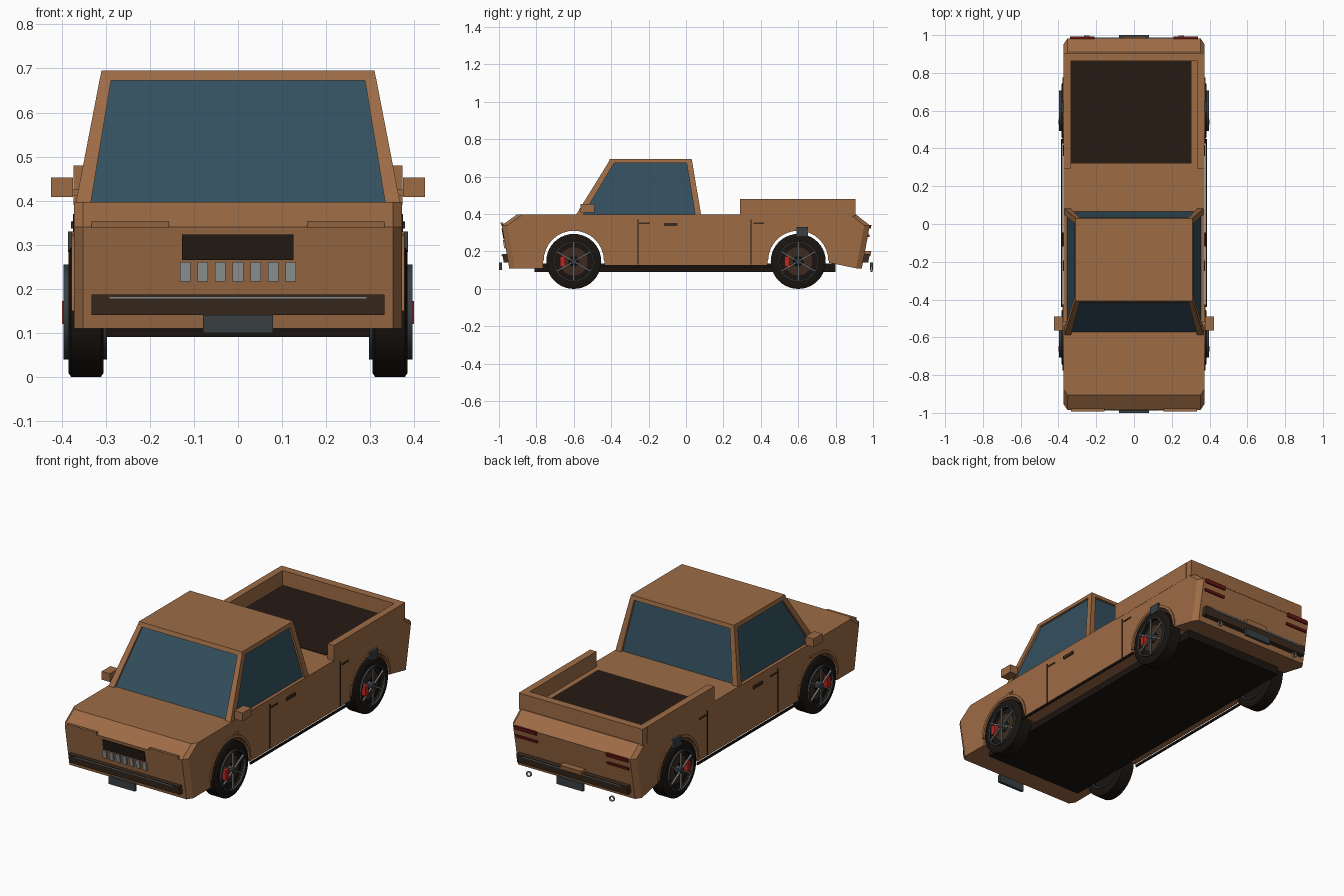
import bpy, bmesh
from math import sin, cos, pi
from mathutils import Vector, Matrix

if "Cube" in bpy.data.objects:
    bpy.data.objects.remove(bpy.data.objects["Cube"])


def material(name, r, g, b):
    m = bpy.data.materials.new(name)
    m.diffuse_color = (r, g, b, 1)
    m.use_nodes = True
    m.node_tree.nodes["Principled BSDF"].inputs["Base Color"].default_value = m.diffuse_color
    return m


PAINT = material("paint", 0.34, 0.15, 0.06)
TRIM = material("dark_trim", 0.045, 0.024, 0.013)
BLACK = material("black", 0.01, 0.007, 0.005)
BED = material("bed_liner", 0.02, 0.011, 0.007)
GLASS = material("glass", 0.034, 0.08, 0.115)
METAL = material("metal", 0.3, 0.32, 0.33)
SLATE = material("slate", 0.04, 0.05, 0.055)
RED = material("red", 0.15, 0.008, 0.006)
CALIPER = material("caliper_red", 0.5, 0.02, 0.015)


def loft(name, sections, mat, closed=False, smooth=False):
    """Skin a row of equal-length loops; cap the ends unless closed."""
    bm = bmesh.new()
    rows = [[bm.verts.new(p) for p in s] for s in sections]
    n = len(rows[0])
    pairs = list(zip(rows, rows[1:])) + ([(rows[-1], rows[0])] if closed else [])
    for a, b in pairs:
        for i in range(n):
            j = (i + 1) % n
            bm.faces.new((a[i], a[j], b[j], b[i]))
    if not closed:
        bm.faces.new(rows[0])
        bm.faces.new(rows[-1])
    bmesh.ops.recalc_face_normals(bm, faces=bm.faces)
    me = bpy.data.meshes.new(name)
    bm.to_mesh(me)
    bm.free()
    me.materials.append(mat)
    ob = bpy.data.objects.new(name, me)
    bpy.context.collection.objects.link(ob)
    if smooth:
        bpy.ops.object.select_all(action='DESELECT')
        ob.select_set(True)
        bpy.context.view_layer.objects.active = ob
        bpy.ops.object.shade_smooth_by_angle(angle=0.6)
    return ob


def rect(x0, x1, y0, y1, z):
    return [(x0, y0, z), (x1, y0, z), (x1, y1, z), (x0, y1, z)]


def box(name, x0, x1, y0, y1, z0, z1, mat):
    return loft(name, [rect(x0, x1, y0, y1, z0), rect(x0, x1, y0, y1, z1)], mat)


def revolve(name, profile, centre, mat, axis='X', steps=32, smooth=True):
    """Turn a closed (along, radius) profile about the X or Y axis."""
    c = Vector(centre)
    rows = []
    for k in range(steps):
        a = 2 * pi * k / steps
        rows.append([c + (Vector((t, r * cos(a), r * sin(a))) if axis == 'X'
                          else Vector((r * cos(a), t, r * sin(a)))) for t, r in profile])
    return loft(name, rows, mat, closed=True, smooth=smooth)


def panel(name, end, x0, x1, z0, z1, proud, mat):
    """Slab lying on the sloped nose (end=-1) or tail (end=1)."""
    def face(z):
        return 0.945 + (z - 0.11) / 0.23 * 0.04
    return loft(name, [rect(x0, x1, end * (face(z) - 0.01), end * (face(z) + proud), z)
                       for z in (z0, z1)], mat)


# Lower body: side profile with wheel arches, drawn in at the corners
AXLES, ARCH_Z, ARCH_R = (-0.6, 0.6), 0.15, 0.163


def arch(yc, r, steps=16):
    return [(yc - r * cos(pi * k / steps), ARCH_Z + r * sin(pi * k / steps))
            for k in range(steps + 1)]


profile = ([(-0.905, 0.397), (-0.985, 0.34), (-0.945, 0.11), (-0.765, 0.11)]
           + arch(-0.6, ARCH_R) + [(-0.435, 0.125), (0.435, 0.125)]
           + arch(0.6, ARCH_R) + [(0.765, 0.14), (0.94, 0.11), (0.983, 0.34), (0.91, 0.397)])


def body_section(x, inset):
    return [(x, y - inset * (1 if y > 0 else -1) if abs(y) > 0.8 else y, z)
            for y, z in profile]


loft("body", [body_section(-0.372, 0.03), body_section(-0.352, 0),
              body_section(0.352, 0), body_section(0.372, 0.03)], PAINT)
box("underbody", -0.3, 0.3, -0.81, 0.8, 0.09, 0.135, BLACK)

# Cab: glass core, corner pillars, roof
loft("cab_glass", [rect(-0.356, 0.356, -0.577, 0.068, 0.39),
                   rect(-0.301, 0.301, -0.4, 0.02, 0.68)], GLASS)
loft("roof", [rect(-0.314, 0.314, -0.415, 0.034, 0.673),
              rect(-0.31, 0.31, -0.408, 0.03, 0.695)], PAINT)
for s in (-1, 1):
    loft("front_pillar", [rect(s * 0.335, s * 0.369, -0.592, -0.553, 0.39),
                          rect(s * 0.287, s * 0.313, -0.413, -0.38, 0.68)], PAINT)
    loft("rear_pillar", [rect(s * 0.335, s * 0.369, 0.05, 0.082, 0.39),
                         rect(s * 0.287, s * 0.313, 0.002, 0.033, 0.68)], PAINT)

# Cargo bed
box("bed_floor", -0.333, 0.305, 0.32, 0.862, 0.39, 0.4, BED)
box("tailgate", -0.372, 0.372, 0.862, 0.905, 0.39, 0.48, PAINT)

for s in (-1, 1):
    box("bed_rail", s * 0.335, s * 0.373, 0.29, 0.865, 0.39, 0.48, PAINT)
    # Mirrors, door seams, handles, sill bar and small side fittings
    box("mirror", s * 0.375, s * 0.424, -0.565, -0.49, 0.408, 0.453, PAINT)
    box("mirror_arm", s * 0.34, s * 0.38, -0.54, -0.515, 0.412, 0.425, PAINT)
    for y in (-0.257, 0.347):
        box("door_seam", s * 0.36, s * 0.3745, y - 0.003, y + 0.003, 0.13, 0.37, BLACK)
    box("door_handle", s * 0.36, s * 0.379, -0.118, -0.045, 0.337, 0.353, TRIM)
    for y in (-0.25, 0.36):
        box("seam_catch", s * 0.36, s * 0.376, y, y + 0.058, 0.347, 0.354, TRIM)
    box("side_marker", s * 0.36, s * 0.378, -0.567, -0.53, 0.32, 0.33, PAINT)
    box("fuel_flap", s * 0.36, s * 0.386, 0.59, 0.652, 0.283, 0.33, SLATE)
    box("sill_bar", s * 0.378, s * 0.386, -0.44, 0.45, 0.115, 0.127, BLACK)

    # Lamps and exhaust tips
    panel("headlight", -1, s * 0.157, s * 0.333, 0.338, 0.354, 0.004, PAINT)
    panel("tail_light_upper", 1, s * 0.21, s * 0.34, 0.322, 0.342, 0.006, RED)
    panel("tail_light_lower", 1, s * 0.21, s * 0.34, 0.277, 0.29, 0.006, RED)
    revolve("exhaust_tip", [(-0.006, 0.011), (0.004, 0.011), (0.004, 0.015), (-0.006, 0.015)],
            (s * 0.25, 0.993, 0.105), METAL, axis='Y', steps=16)

    for yc in AXLES:
        # Arch lip
        lip = arch(yc, ARCH_R - 0.002) + arch(yc, ARCH_R + 0.012)[::-1]
        loft("arch_lip", [[(s * x, y, z) for y, z in lip] for x in (0.36, 0.378)], PAINT)

        # Wheel: tyre, rim, spokes, hub, brake disc and caliper
        c = Vector((s * 0.345, yc, 0.147))
        revolve("tyre", [(-0.04, 0.106), (-0.04, 0.138), (-0.034, 0.147), (0.034, 0.147),
                         (0.04, 0.138), (0.04, 0.106)], c, BLACK, steps=40)
        revolve("wheel_back", [(-0.02, 0.0005), (-0.02, 0.108), (0.02, 0.108), (0.02, 0.0005)],
                c, BLACK)
        for x, name in ((0.045, "rim_ring"), (-0.042, "inner_rim_ring")):
            revolve(name, [(s * x - 0.006, 0.1), (s * x + 0.006, 0.1),
                           (s * x + 0.006, 0.108), (s * x - 0.006, 0.108)], c, SLATE)
        revolve("brake_disc", [(s * 0.02, 0.03), (s * 0.028, 0.03), (s * 0.028, 0.075),
                               (s * 0.02, 0.075)], c, TRIM)
        revolve("hub", [(s * 0.02, 0.0005), (s * 0.052, 0.0005), (s * 0.052, 0.016),
                        (s * 0.02, 0.02)], c, SLATE, steps=16)
        for k in range(6):
            spoke = box("spoke", s * 0.042, s * 0.05, -0.0035, 0.0035, 0.012, 0.103, METAL)
            spoke.matrix_world = Matrix.Translation(c) @ Matrix.Rotation(k * pi / 3, 4, 'X')
        box("brake_caliper", s * 0.365, s * 0.399, yc - 0.074, yc - 0.047, 0.12, 0.172, CALIPER)

# Grille and slats
panel("grille", -1, -0.127, 0.126, 0.265, 0.323, 0.004, BED)
for k in range(7):
    x = -0.12 + 0.04 * k
    panel("grille_slat", -1, x - 0.012, x + 0.012, 0.216, 0.261, 0.008, METAL)

# Bumpers, chrome strips and blank plates at both ends
for end, tag in ((-1, "front"), (1, "rear")):
    panel(tag + "_bumper", end, -0.333, 0.333, 0.14, 0.187, 0.024, TRIM)
    panel(tag + "_bumper_strip", end, -0.293, 0.293, 0.177, 0.183, 0.029, METAL)
    box(tag + "_plate", -0.08, 0.08, end * 0.985, end * 1.0, 0.1, 0.141, SLATE)
panel("plate_lamp", 1, -0.065, 0.065, 0.178, 0.203, 0.03, PAINT)
